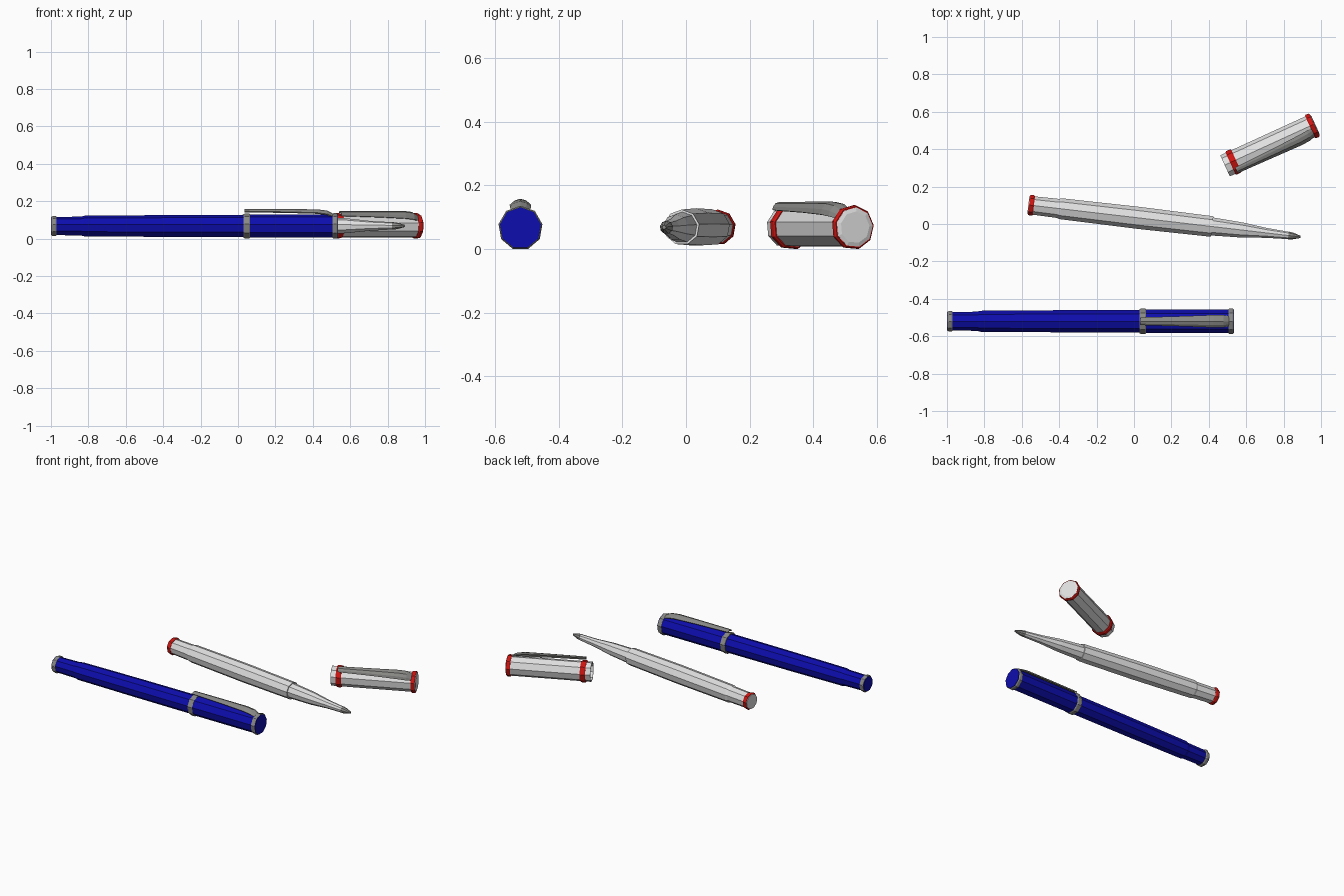
import bpy, bmesh
from math import sin, cos, pi, radians
from mathutils import Matrix

if "Cube" in bpy.data.objects:
    bpy.data.objects.remove(bpy.data.objects["Cube"], do_unlink=True)

SIDES = 9


def material(name, rgb):
    m = bpy.data.materials.new(name)
    m.use_nodes = True
    m.diffuse_color = (*rgb, 1)
    m.node_tree.nodes["Principled BSDF"].inputs["Base Color"].default_value = (*rgb, 1)
    return m


BLUE = material("deep blue", (0.004, 0.004, 0.42))
WHITE = material("off white", (0.75, 0.75, 0.75))
RED = material("red", (0.62, 0.008, 0.006))
GREY = material("metal grey", (0.25, 0.25, 0.24))


def frame(x, y, z, yaw, roll=0):
    """Placement of a part whose length runs along its own x axis."""
    return (Matrix.Translation((x, y, z)) @ Matrix.Rotation(radians(yaw), 4, 'Z')
            @ Matrix.Rotation(radians(roll), 4, 'X'))


def finish(name, bm, mat, place):
    bmesh.ops.remove_doubles(bm, verts=bm.verts, dist=1e-5)
    bmesh.ops.recalc_face_normals(bm, faces=bm.faces)
    bm.transform(place)
    mesh = bpy.data.meshes.new(name)
    bm.to_mesh(mesh)
    bm.free()
    mesh.materials.append(mat)
    ob = bpy.data.objects.new(name, mesh)
    bpy.context.collection.objects.link(ob)
    return ob


def loft(bm, rows, closed):
    rows = [[bm.verts.new(p) for p in row] for row in rows]
    n = len(rows[0])
    for a, b in zip(rows, rows[1:]):
        for i in range(n if closed else n - 1):
            j = (i + 1) % n
            bm.faces.new((a[i], a[j], b[j], b[i]))


def lathe(name, profile, mat, place):
    """Nine-sided turned part from (distance along axis, radius) pairs."""
    bm = bmesh.new()
    loft(bm, [[(x, r * sin(2 * pi * i / SIDES), r * cos(2 * pi * i / SIDES))
               for i in range(SIDES)] for x, r in profile], True)
    return finish(name, bm, mat, place)


def rod(name, points, mat, place):
    """Solid turned part, closed at both ends."""
    return lathe(name, [(points[0][0], 0), *points, (points[-1][0], 0)], mat, place)


def band(name, start, end, r, mat, place):
    return rod(name, [(start, r - 0.004), (start + 0.006, r),
                      (end - 0.006, r), (end, r - 0.004)], mat, place)


def clip(name, tip, root, place):
    """Arched, tapering pocket clip that bends down into the cap at its root."""
    length = root - tip
    stations = [(0, 0.018, 0.088), (0.5, 0.025, 0.088), (0.82, 0.031, 0.087),
                (0.93, 0.031, 0.080), (1, 0.024, 0.062)]
    rows = []
    for t, w, h in stations:
        rows.append([(tip + t * length, w * s, h - 0.55 * w * s * s)
                     for s in (-1, -0.6, 0, 0.6, 1)])
    bm = bmesh.new()
    loft(bm, rows, False)
    ob = finish(name, bm, GREY, place)
    solid = ob.modifiers.new("thickness", 'SOLIDIFY')
    solid.thickness = 0.008
    solid.offset = 0
    return ob


# Closed blue pen
P = frame(-1, -0.52, 0.066, 0)
band("blue_pen_end_band", 0.004, 0.03, 0.056, GREY, P)
rod("blue_pen_end_disc", [(0, 0.049), (0.01, 0.049)], BLUE, P)
rod("blue_pen_barrel", [(0.03, 0.05), (0.16, 0.052), (0.18, 0.057),
                        (0.6, 0.06), (1.03, 0.061)], BLUE, P)
band("blue_pen_cap_band", 1.03, 1.065, 0.069, GREY, P)
rod("blue_pen_cap", [(1.065, 0.064), (1.505, 0.064)], BLUE, P)
band("blue_pen_top_band", 1.505, 1.532, 0.07, GREY, P)
rod("blue_pen_top_disc", [(1.525, 0.065), (1.535, 0.065)], BLUE, P)
clip("blue_pen_clip", 1.035, 1.51, P)

# Open white pen
P = frame(-0.565, 0.102, 0.068, -6.7)
band("white_pen_end_band", 0.004, 0.03, 0.056, RED, P)
rod("white_pen_end_disc", [(0, 0.049), (0.01, 0.049)], WHITE, P)
rod("white_pen_barrel", [(0.03, 0.05), (0.16, 0.052), (0.175, 0.057),
                         (0.6, 0.06), (0.99, 0.056)], WHITE, P)
rod("white_pen_grip", [(0.99, 0.049), (1.15, 0.041), (1.28, 0.027),
                       (1.4, 0.02)], WHITE, P)
rod("white_pen_tip", [(1.4, 0.021), (1.425, 0.018), (1.466, 0.006)], GREY, P)

# Loose white cap, hollow at its open end
P = frame(0.487, 0.31, 0.068, 24.6, 35)
lathe("white_cap_shell", [(0.49, 0), (0.49, 0.055), (0, 0.056), (0, 0.063),
                          (0.5, 0.063), (0.5, 0)], WHITE, P)
for label, start, end in (("mouth", 0.032, 0.066), ("top", 0.5, 0.526)):
    r = 0.07
    lathe("white_cap_" + label + "_band",
          [(start, 0.06), (start, r - 0.004), (start + 0.006, r), (end - 0.006, r),
           (end, r - 0.004), (end, 0.06)], RED, P)
rod("white_cap_top_disc", [(0.5, 0.063), (0.527, 0.063), (0.531, 0.05)], WHITE, P)
clip("white_cap_clip", 0.045, 0.505, P)
